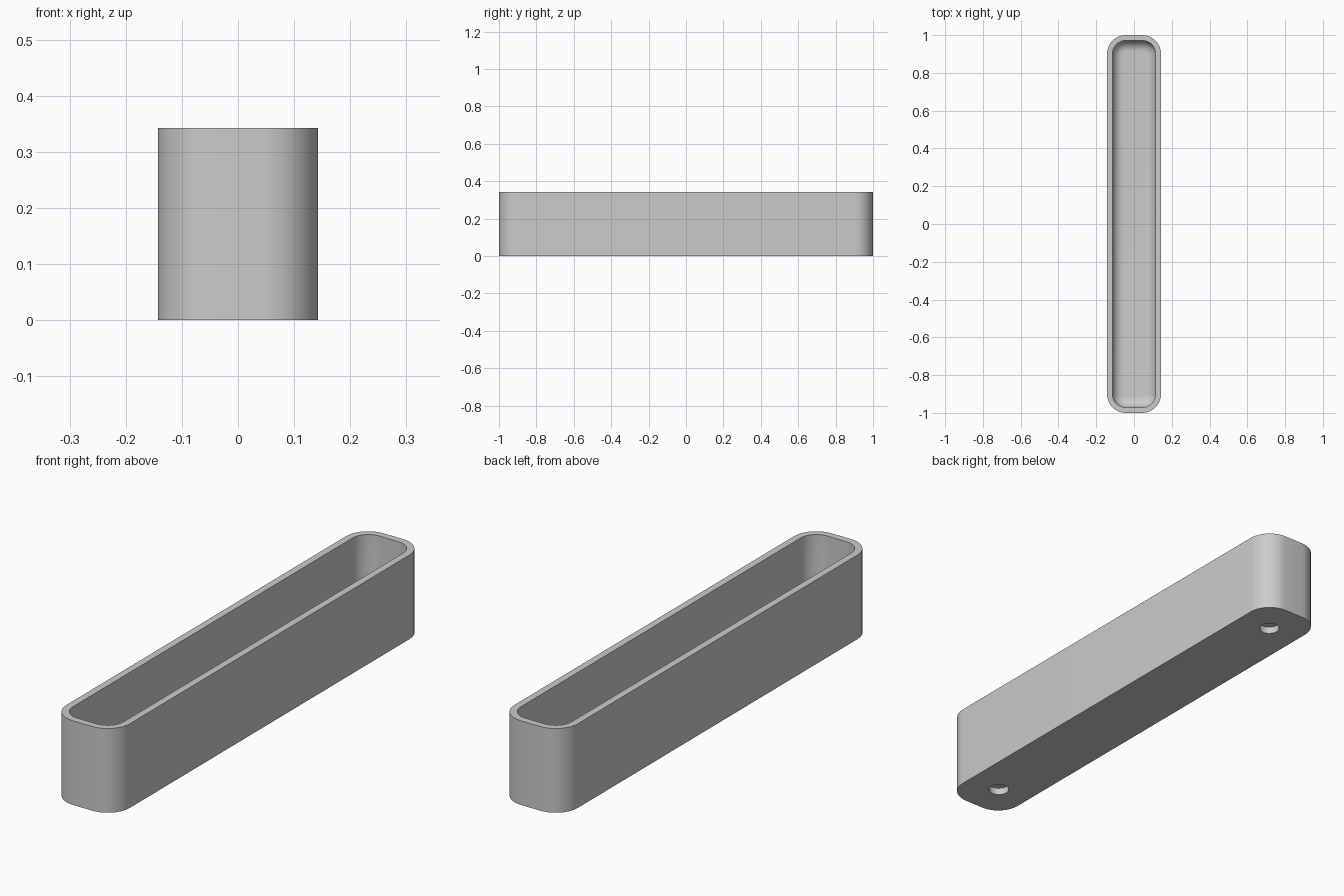
import bpy, bmesh, math

if "Cube" in bpy.data.objects:
    bpy.data.objects.remove(bpy.data.objects["Cube"])

HALF_W, HALF_L, HEIGHT = 0.143, 1.0, 0.343
CORNER, WALL, FLOOR, FILLET = 0.1, 0.0286, 0.057, 0.057
HOLE_Y, HOLE_R, HOLE_DEPTH = 0.846, 0.04, 0.0286
STEPS = 12

grey = bpy.data.materials.new("plain_grey")
grey.use_nodes = True
colour = (0.6, 0.6, 0.6, 1)
grey.diffuse_color = colour
grey.node_tree.nodes["Principled BSDF"].inputs["Base Color"].default_value = colour


def rounded_ring(bm, inset, z):
    """Rounded rectangle of vertices, pulled in from the outer wall."""
    radius = CORNER - inset
    ring = []
    for quarter, (sx, sy) in enumerate([(1, 1), (-1, 1), (-1, -1), (1, -1)]):
        for i in range(STEPS + 1):
            a = math.pi / 2 * (quarter + i / STEPS)
            ring.append(bm.verts.new((sx * (HALF_W - CORNER) + radius * math.cos(a),
                                      sy * (HALF_L - CORNER) + radius * math.sin(a), z)))
    return ring


# Tray: outer wall, rim, inner wall, then a filleted edge down to the floor
levels = [(0, 0), (0, HEIGHT), (WALL, HEIGHT)]
for i in range(9):
    a = math.pi / 2 * i / 8
    levels.append((WALL + FILLET * (1 - math.cos(a)), FLOOR + FILLET * (1 - math.sin(a))))

bm = bmesh.new()
rings = [rounded_ring(bm, *level) for level in levels]
for low, high in zip(rings, rings[1:]):
    for i in range(len(low)):
        j = (i + 1) % len(low)
        bm.faces.new((low[i], low[j], high[j], high[i]))
bm.faces.new(rings[0][::-1])
bm.faces.new(rings[-1])
bmesh.ops.recalc_face_normals(bm, faces=bm.faces)
mesh = bpy.data.meshes.new("tray")
bm.to_mesh(mesh)
bm.free()
mesh.materials.append(grey)
tray = bpy.data.objects.new("tray", mesh)
bpy.context.collection.objects.link(tray)

# Blind round recesses in the underside, one near each end
for side in (-1, 1):
    bpy.ops.mesh.primitive_cylinder_add(vertices=40, radius=HOLE_R, depth=2 * HOLE_DEPTH,
                                        location=(0, side * HOLE_Y, 0))
    cutter = bpy.context.object
    cutter.name = "recess_cutter"
    cutter.hide_render = True
    cutter.data.materials.append(grey)
    cut = tray.modifiers.new("recess", 'BOOLEAN')
    cut.operation, cut.solver, cut.object = 'DIFFERENCE', 'EXACT', cutter
    bpy.context.view_layer.objects.active = tray
    bpy.ops.object.modifier_apply(modifier=cut.name)
    bpy.data.objects.remove(cutter)

bpy.ops.object.select_all(action='DESELECT')
tray.select_set(True)
bpy.context.view_layer.objects.active = tray
bpy.ops.object.shade_smooth_by_angle(angle=math.radians(30))
